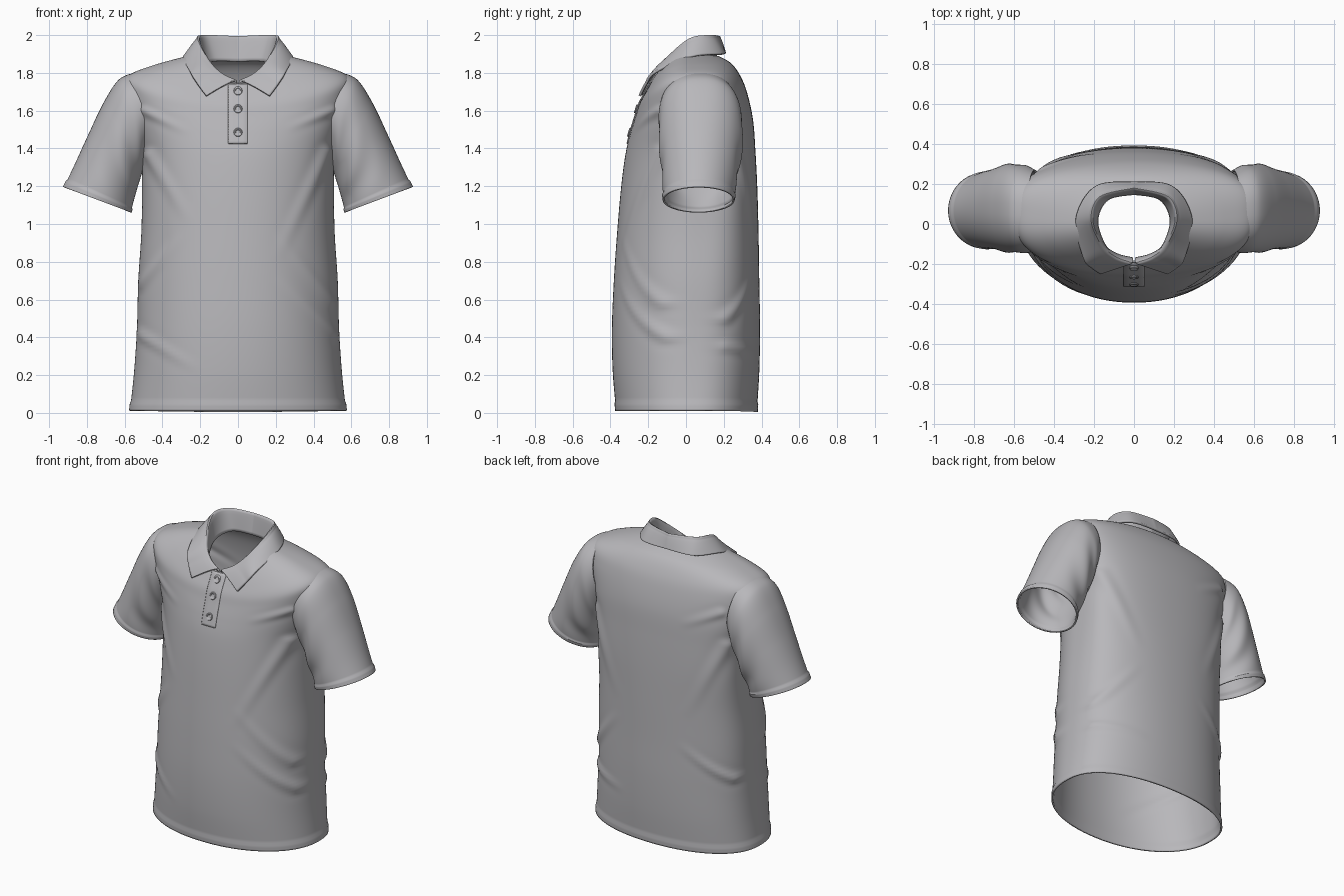
import bpy, bmesh, math
from mathutils import Vector
from mathutils.bvhtree import BVHTree

cube = bpy.data.objects.get("Cube")
if cube:
    bpy.data.objects.remove(cube, do_unlink=True)

fabric = bpy.data.materials.new("grey_fabric")
fabric.use_nodes = True
fabric.diffuse_color = (0.48, 0.475, 0.495, 1)
fabric.node_tree.nodes["Principled BSDF"].inputs["Base Color"].default_value = (0.48, 0.475, 0.495, 1)


def spline(keys, steps):
    """Smooth curve through tuples of any length."""
    out = []
    for i in range(len(keys) - 1):
        p = [keys[max(0, min(len(keys) - 1, i + k))] for k in (-1, 0, 1, 2)]
        for s in range(steps):
            t = s / steps
            out.append(tuple(
                b + 0.5 * t * (c - a + t * (2 * a - 5 * b + 4 * c - d + t * (3 * (b - c) + d - a)))
                for a, b, c, d in zip(*p)))
    return out + [tuple(keys[-1])]


def loft(name, rows, closed=True, thickness=0.0, offset=-1, cap=False):
    """Skin a list of point rows into one object."""
    bm = bmesh.new()
    grid = [[bm.verts.new(p) for p in row] for row in rows]
    n = len(rows[0])
    for a, b in zip(grid, grid[1:]):
        for j in range(n if closed else n - 1):
            k = (j + 1) % n
            bm.faces.new((a[j], a[k], b[k], b[j]))
    if cap:
        bm.faces.new(grid[-1])
    bmesh.ops.recalc_face_normals(bm, faces=bm.faces)
    mesh = bpy.data.meshes.new(name)
    bm.to_mesh(mesh)
    bm.free()
    mesh.materials.append(fabric)
    obj = bpy.data.objects.new(name, mesh)
    bpy.context.collection.objects.link(obj)
    if thickness:
        mod = obj.modifiers.new("cloth_thickness", "SOLIDIFY")
        mod.thickness = thickness
        mod.offset = offset
    bpy.ops.object.select_all(action="DESELECT")
    obj.select_set(True)
    bpy.context.view_layer.objects.active = obj
    bpy.ops.object.shade_smooth_by_angle(angle=math.radians(40))
    return obj


# Cloth folds: start x, z, end x, z, height, width
front_folds = [(.47, 1.38, .2, .8, .012, .04), (-.47, 1.36, -.25, 1.0, .012, .04),
               (-.52, .68, -.3, .95, .012, .035), (-.53, .42, -.2, .22, .01, .035),
               (.52, .4, .2, .72, .012, .035), (.5, .58, .2, .95, .01, .035),
               (.5, 1.6, .25, 1.5, .01, .03), (-.5, 1.6, -.25, 1.48, .01, .03)]
back_folds = [(.48, 1.4, .25, .9, .012, .045), (-.48, 1.4, -.25, .9, .012, .045),
              (.5, .5, .25, .8, .012, .035), (-.5, .5, -.2, .72, .012, .035),
              (.5, .35, .2, .3, .01, .035), (-.45, 1.62, -.2, 1.5, .01, .035)]


def fold_height(x, z, folds):
    total = 0
    for x0, z0, x1, z1, height, width in folds:
        dx, dz = x1 - x0, z1 - z0
        t = max(0, min(1, ((x - x0) * dx + (z - z0) * dz) / (dx * dx + dz * dz)))
        d = math.hypot(x - x0 - t * dx, z - z0 - t * dz) / width
        total += height * (1 - d * d) * math.exp(-d * d) * (1 - t)
    return total


# Torso: half width, front y, back y, side y, side, front and back heights, front and back squareness
torso_keys = [(.572, -.37, .375, .03, .012, .01, .005, .95, .8),
              (.55, -.388, .388, .03, .22, .22, .22, .95, .75),
              (.535, -.392, .392, .03, .45, .45, .45, .95, .72),
              (.528, -.382, .388, .04, .7, .7, .7, .95, .68),
              (.512, -.365, .384, .05, .95, .95, .95, .92, .6),
              (.508, -.345, .378, .06, 1.18, 1.18, 1.18, .88, .5),
              (.512, -.322, .368, .06, 1.38, 1.36, 1.38, .82, .47),
              (.545, -.295, .355, .06, 1.54, 1.48, 1.55, .76, .5),
              (.59, -.268, .325, .06, 1.69, 1.57, 1.69, .74, .58),
              (.585, -.25, .29, .05, 1.78, 1.63, 1.78, .76, .64),
              (.45, -.225, .24, .03, 1.84, 1.68, 1.85, .8, .72),
              (.245, -.19, .172, .01, 1.895, 1.745, 1.89, .95, .85)]
SEG = 144
torso_rows = []
for w, yf, yb, yc, zs, zf, zb, pf, pb in spline(torso_keys, 12):
    row = []
    for j in range(SEG):
        a = 2 * math.pi * j / SEG
        c, s = math.cos(a), math.sin(a)
        reach, top, power, folds = (yb, zb, pb, back_folds) if s > 0 else (yf, zf, pf, front_folds)
        x = w * math.copysign(abs(c) ** 0.95, c)
        y = yc + (reach - yc) * abs(s) ** power
        z = zs * c * c + top * s * s
        h = fold_height(x, z, folds) * min(1, abs(s) * 3)
        h += 0.005 if z < 0.055 else 0
        row.append((x + c * h, y + s * h, z))
    torso_rows.append(row)
torso = loft("torso", torso_rows, thickness=0.01)
surface = BVHTree.FromPolygons([v.co[:] for v in torso.data.vertices],
                               [p.vertices[:] for p in torso.data.polygons])


def front_y(x, z):
    hit = surface.ray_cast(Vector((x, -2, z)), Vector((0, 1, 0)))[0]
    return hit.y if hit and hit.y < 0 else -0.19


# Sleeves: outer x, z, inner x, z, front y, back y, squareness
sleeve_keys = [(.53, 1.805, .46, 1.42, -.135, .27, .8), (.628, 1.767, .485, 1.36, -.145, .295, .82),
               (.712, 1.642, .505, 1.28, -.142, .3, .88), (.795, 1.468, .53, 1.2, -.132, .285, .95),
               (.865, 1.315, .55, 1.13, -.124, .268, 1), (.922, 1.195, .568, 1.062, -.118, .252, 1)]
for side, label in ((1, "left"), (-1, "right")):
    rows = []
    sections = spline(sleeve_keys, 12)
    for i, (ox, oz, ix, iz, yf, yb, power) in enumerate(sections):
        band = 1.03 if i > len(sections) - 6 else 1.0
        t = i / len(sections)
        row = []
        for j in range(72):
            a = 2 * math.pi * j / 72
            c, s = math.cos(a) * band, math.sin(a) * band
            # Soft creases running out from the armpit
            crease = 0.01 * math.sin(math.pi * t) * math.sin(16 * t + 3 * math.cos(a)) * max(0, 0.5 - c)
            x = (ox + ix) / 2 + (ox - ix) / 2 * c
            z = (oz + iz) / 2 + (oz - iz) / 2 * c
            y = (yf + yb) / 2 + ((yb - yf) / 2 + crease) * math.copysign(abs(s) ** power, s)
            row.append((x * side, y, z))
        rows.append(row)
    loft(label + "_sleeve", rows, thickness=0.01)

# Collar: stand, fold and leaf points, from the centre back to the front tip
collar_keys = [(0, .152, 1.86, 0, .175, 1.978, 0, .206, 1.902),
               (.13, .125, 1.86, .165, .132, 1.984, .188, .185, 1.898),
               (.185, .02, 1.83, .207, .02, 1.966, .285, .03, 1.885),
               (.148, -.105, 1.77, .155, -.108, 1.858, .252, -.165, 1.802),
               (.085, -.153, 1.725, .088, -.165, 1.79, .212, -.215, 1.738),
               (.01, -.172, 1.7, .008, -.192, 1.752, .168, -.245, 1.678)]
half = spline(collar_keys, 12)
mirrored = [tuple(-v if k % 3 == 0 else v for k, v in enumerate(sec)) for sec in half[:0:-1]]
collar_rows = []
for sec in mirrored + half:
    stand, fold, leaf = (Vector(sec[k:k + 3]) for k in (0, 3, 6))
    roll = fold.lerp(leaf, 0.18) + Vector((0, 0, 0.012))
    mid = fold.lerp(leaf, 0.55) + Vector((0, 0, 0.01))
    collar_rows.append(spline([tuple(p) for p in (stand, fold, roll, mid, leaf)], 5))
loft("collar", collar_rows, closed=False, thickness=0.014, offset=0)

# Placket lying on the chest
placket_rows = []
for i in range(25):
    z = 1.425 + 0.315 * i / 24
    xs = (-.052, -.048, -.024, 0, .024, .046, .05)
    placket_rows.append([(x, front_y(x, z) - (0.001 if k in (0, 6) else 0.004), z)
                         for k, x in enumerate(xs)])
loft("placket", placket_rows, closed=False, thickness=0.005, offset=0)

# Buttons: raised rim around a dished centre
for n, z in enumerate((1.705, 1.61, 1.485)):
    y = front_y(0, z) - 0.005
    slope = (front_y(0, z + 0.02) - front_y(0, z - 0.02)) / 0.04
    rows = []
    for r, d in ((.022, .003), (.023, -.004), (.02, -.008), (.015, -.008), (.012, -.005), (.003, -.005)):
        rows.append([(r * math.cos(a), y + d + slope * r * math.sin(a), z + r * math.sin(a))
                     for a in (2 * math.pi * k / 24 for k in range(24))])
    loft(f"button_{n + 1}", rows, cap=True)
